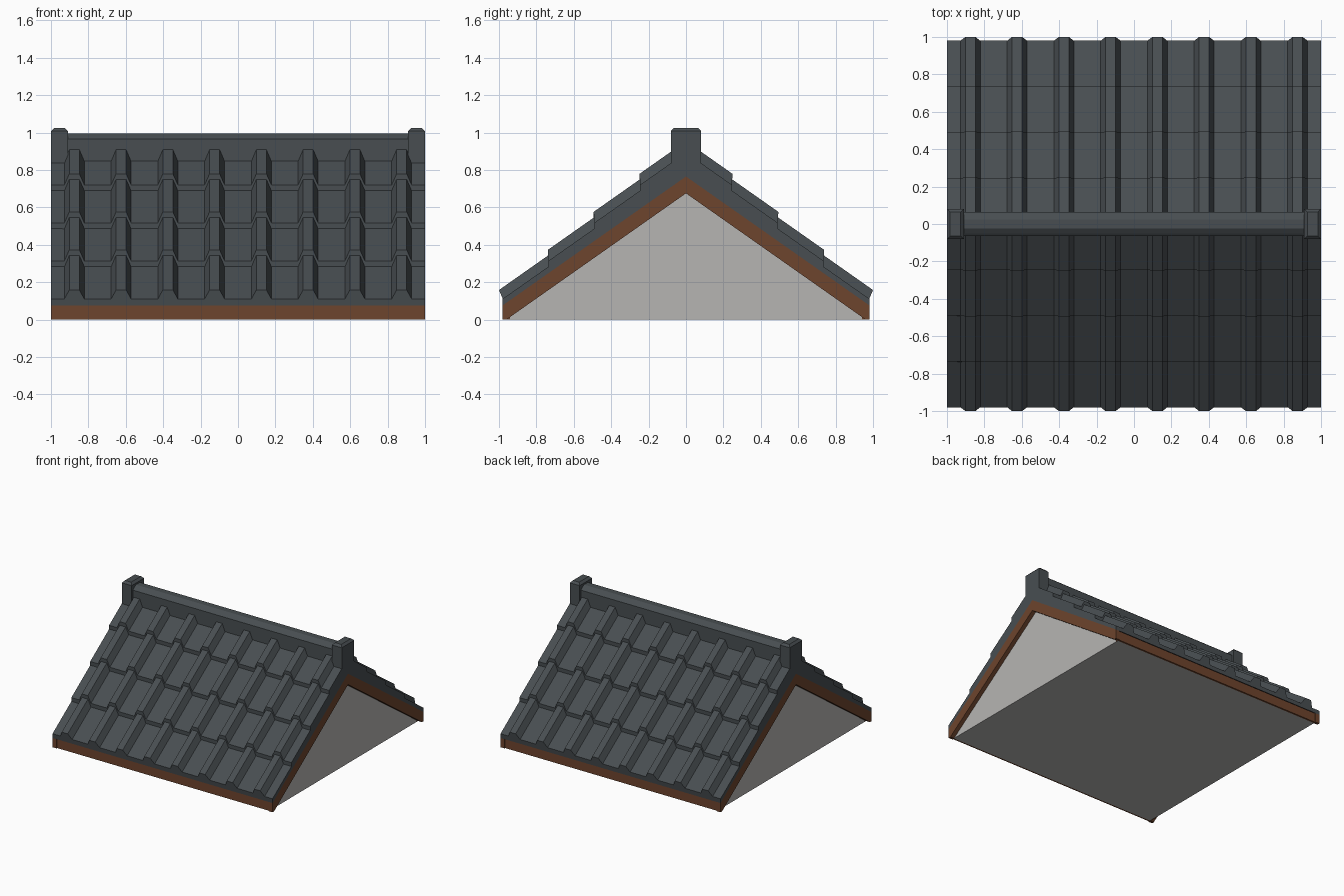
import bpy
import bmesh

cube = bpy.data.objects.get("Cube")
if cube:
    bpy.data.objects.remove(cube, do_unlink=True)


def material(name, rgb):
    mat = bpy.data.materials.new(name)
    mat.use_nodes = True
    color = (*rgb, 1)
    mat.diffuse_color = color
    mat.node_tree.nodes["Principled BSDF"].inputs["Base Color"].default_value = color
    return mat


SLATE = material("slate grey", (0.065, 0.076, 0.083))
WOOD = material("brown wood", (0.155, 0.058, 0.026))
PLASTER = material("pale plaster", (0.47, 0.46, 0.45))


def finish(name, bm, mat):
    bmesh.ops.recalc_face_normals(bm, faces=bm.faces)
    mesh = bpy.data.meshes.new(name)
    bm.to_mesh(mesh)
    bm.free()
    mesh.materials.append(mat)
    obj = bpy.data.objects.new(name, mesh)
    bpy.context.collection.objects.link(obj)
    return obj


def loft(name, ring_a, ring_b, mat):
    """Closed solid between two matching outlines."""
    bm = bmesh.new()
    a = [bm.verts.new(p) for p in ring_a]
    b = [bm.verts.new(p) for p in ring_b]
    bm.faces.new(a)
    bm.faces.new(b)
    for i in range(len(a)):
        j = (i + 1) % len(a)
        bm.faces.new((a[i], a[j], b[j], b[i]))
    return finish(name, bm, mat)


def extrude_x(name, outline, x0, x1, mat):
    return loft(name, [(x0, y, z) for y, z in outline],
                [(x1, y, z) for y, z in outline], mat)


PEAK, SLOPE, EAVE = 0.765, 0.703, 0.98
ROWS, RIBS = 4, 8
ROW = EAVE / ROWS
RIB_HEIGHT = 0.061


def tile_ring(y, lift, side, lean=0.0):
    """Cross-section of a tile row: flat pans with trapezoid ribs."""
    top = [(-1, 0)]
    for i in range(RIBS):
        c = -0.875 + i * 0.25
        top += [(c - 0.053, 0), (c - 0.027, 1), (c + 0.027, 1), (c + 0.053, 0)]
    top.append((1, 0))
    ring = []
    for x, rib in top:
        yy = y + lean * rib
        ring.append((x, side * yy, PEAK - SLOPE * yy + lift + rib * RIB_HEIGHT))
    base = PEAK - SLOPE * y
    return ring + [(1, side * y, base), (-1, side * y, base)]


# Stepped tile rows on both slopes
for side, label in ((-1, "front"), (1, "back")):
    for r in range(ROWS):
        lift = 0.035 + 0.031 * (ROWS - 1 - r)
        start = r * ROW - (0.02 if r else 0)
        lean = 0.02 if r == ROWS - 1 else 0.004
        loft(f"{label}_tile_row_{r + 1}", tile_ring(start, lift, side),
             tile_ring((r + 1) * ROW, lift, side, lean), SLATE)

    # Eave board under the lowest tiles
    extrude_x(f"{label}_eave_board",
              [(side * 0.94, 0.001), (side * 0.974, 0.001),
               (side * 0.974, 0.078), (side * 0.94, 0.1)], -0.965, 0.965, WOOD)

# Gable walls and flat underside
extrude_x("gable_body", [(-0.96, 0), (0.96, 0), (0, 0.675)], -0.965, 0.965, PLASTER)

# Verge boards and ridge end caps
half = [(EAVE, PEAK - SLOPE * EAVE), (EAVE, 0), (0.96, 0)]
verge = [(0, PEAK)] + half + [(0, 0.675)] + [(-y, z) for y, z in reversed(half)]
for side, label in ((-1, "right"), (1, "left")):
    extrude_x(f"{label}_verge_board", verge, side * 0.963, side, WOOD)

    bm = bmesh.new()
    bmesh.ops.create_cube(bm, size=1)
    for v in bm.verts:
        v.co = (side * 0.955 + v.co.x * 0.09, v.co.y * 0.162, 0.9025 + v.co.z * 0.245)
    rim = [e for e in bm.edges if all(v.co.z > 1 for v in e.verts)]
    bmesh.ops.bevel(bm, geom=rim, offset=0.017, segments=1, affect="EDGES")
    finish(f"{label}_ridge_cap", bm, SLATE)

# Ridge beam with stepped chamfered top
profile = [(0.065, 0.8), (0.065, 0.965), (0.05, 0.978), (0.025, 0.995)]
extrude_x("ridge_beam", profile + [(-y, z) for y, z in reversed(profile)],
          -0.93, 0.93, SLATE)
